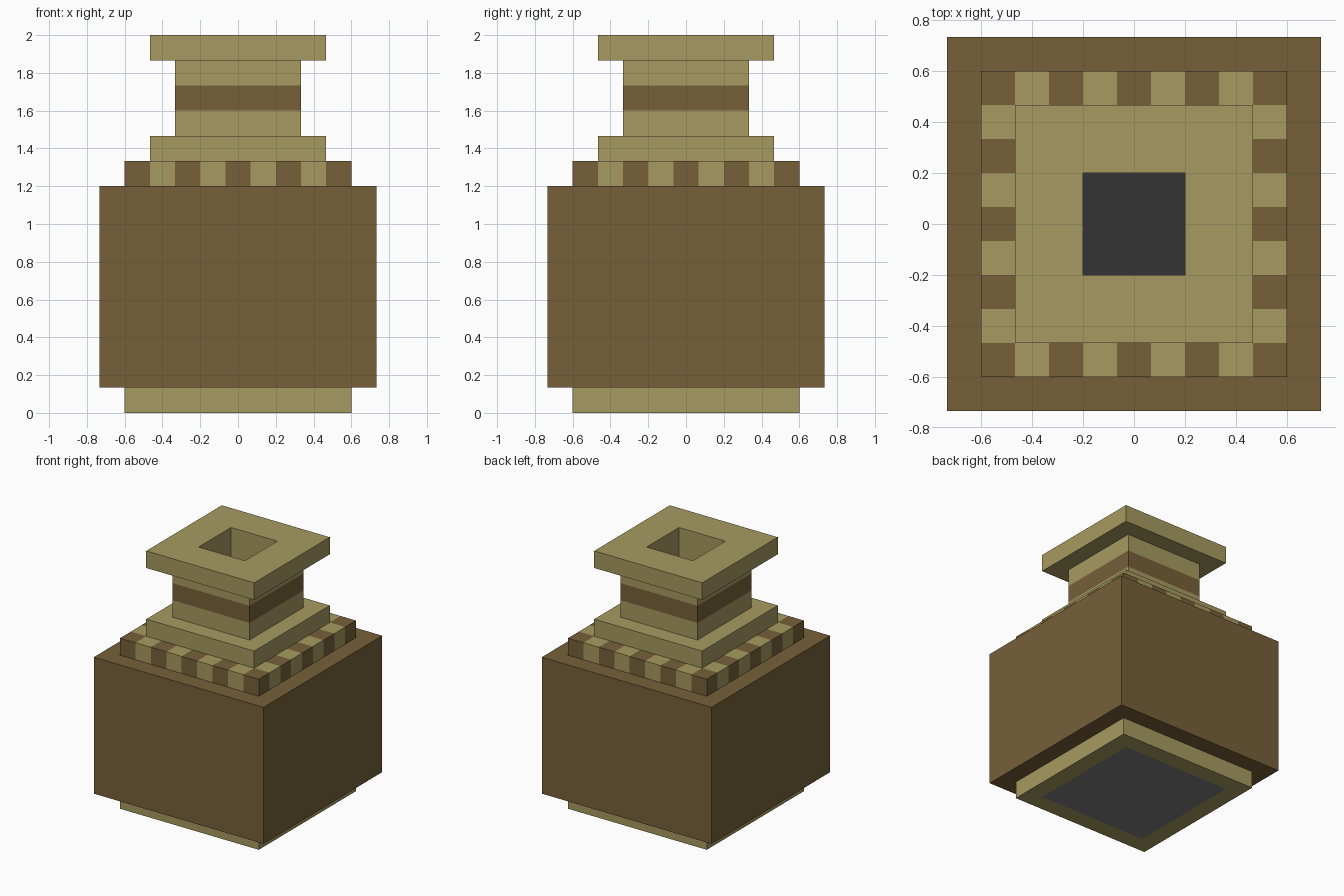
import bpy, bmesh

if "Cube" in bpy.data.objects:
    bpy.data.objects.remove(bpy.data.objects["Cube"])

U = 2 / 15  # one block


def material(name, hex_rgb):
    def linear(c):
        return c / 12.92 if c <= 0.04045 else ((c + 0.055) / 1.055) ** 2.4
    m = bpy.data.materials.new(name)
    rgb = [linear(((hex_rgb >> s) & 255) / 255) for s in (16, 8, 0)]
    m.diffuse_color = (*rgb, 1)
    m.use_nodes = True
    m.node_tree.nodes["Principled BSDF"].inputs["Base Color"].default_value = m.diffuse_color
    return m


TAN = material("tan", 0xA69A60)
BROWN = material("brown", 0x77603A)
GREY = material("grey", 0x7D7D7D)
DARK = material("dark_grey", 0x333333)


def finish(name, bm, mats):
    bmesh.ops.remove_doubles(bm, verts=bm.verts, dist=1e-5)
    bmesh.ops.recalc_face_normals(bm, faces=bm.faces)
    mesh = bpy.data.meshes.new(name)
    bm.to_mesh(mesh)
    bm.free()
    for m in mats:
        mesh.materials.append(m)
    ob = bpy.data.objects.new(name, mesh)
    bpy.context.collection.objects.link(ob)
    return ob


def square_ring(name, outer, inner, levels, mats, bands=None):
    """Hollow square tube; sizes in blocks, one material index per band."""
    bands = bands or [0] * (len(levels) - 1)
    bm = bmesh.new()

    def loop(r, z):
        return [bm.verts.new((x * r * U, y * r * U, z * U))
                for x, y in ((-1, -1), (1, -1), (1, 1), (-1, 1))]

    def bridge(a, b, mat):
        for i in range(4):
            j = (i + 1) % 4
            bm.faces.new((a[i], a[j], b[j], b[i])).material_index = mat

    outs = [loop(outer, z) for z in levels]
    ins = [loop(inner, z) for z in levels]
    for k, mat in enumerate(bands):
        bridge(outs[k], outs[k + 1], mat)
        bridge(ins[k], ins[k + 1], mat)
    bridge(outs[0], ins[0], bands[0])
    bridge(outs[-1], ins[-1], bands[-1])
    return finish(name, bm, mats)


def checker_ring(name, n, z0, z1, mats):
    """One-block-wide square ring of n cells per side in alternating colours."""
    cells = {(i, j) for i in range(n) for j in range(n)
             if i in (0, n - 1) or j in (0, n - 1)}
    bm = bmesh.new()

    def quad(pts, mat):
        vs = [bm.verts.new(((x - n / 2) * U, (y - n / 2) * U, z * U)) for x, y, z in pts]
        bm.faces.new(vs).material_index = mat

    for i, j in sorted(cells):
        mat = (i + j) % 2
        c = [(i, j), (i + 1, j), (i + 1, j + 1), (i, j + 1)]
        for z in (z0, z1):
            quad([(x, y, z) for x, y in c], mat)
        # side faces only where no neighbouring cell touches
        for k, (dx, dy) in enumerate(((0, -1), (1, 0), (0, 1), (-1, 0))):
            if (i + dx, j + dy) not in cells:
                a, b = c[k], c[(k + 1) % 4]
                quad([(*a, z0), (*b, z0), (*b, z1), (*a, z1)], mat)
    return finish(name, bm, mats)


# Pot shell, bottom to top
square_ring("foot", 4.5, 3.5, [0, 1], [TAN])
square_ring("body", 5.5, 4.5, [1, 9], [BROWN])
checker_ring("checker_band", 9, 9, 10, [BROWN, TAN])
square_ring("shoulder", 3.5, 2.5, [10, 11], [TAN])
square_ring("neck", 2.5, 1.5, [11, 12, 13, 14], [TAN, BROWN], [0, 1, 0])
square_ring("rim", 3.5, 1.5, [14, 15], [TAN])

# Thin floor plate closing the foot
bm = bmesh.new()
bmesh.ops.create_cube(bm, size=1)
for v in bm.verts:
    v.co = (v.co.x * 7 * U, v.co.y * 7 * U, (v.co.z + 0.5) * 0.02)
bm.normal_update()
for f in bm.faces:
    f.material_index = 1 if f.normal.z > 0.5 else 0
finish("floor", bm, [GREY, DARK])
